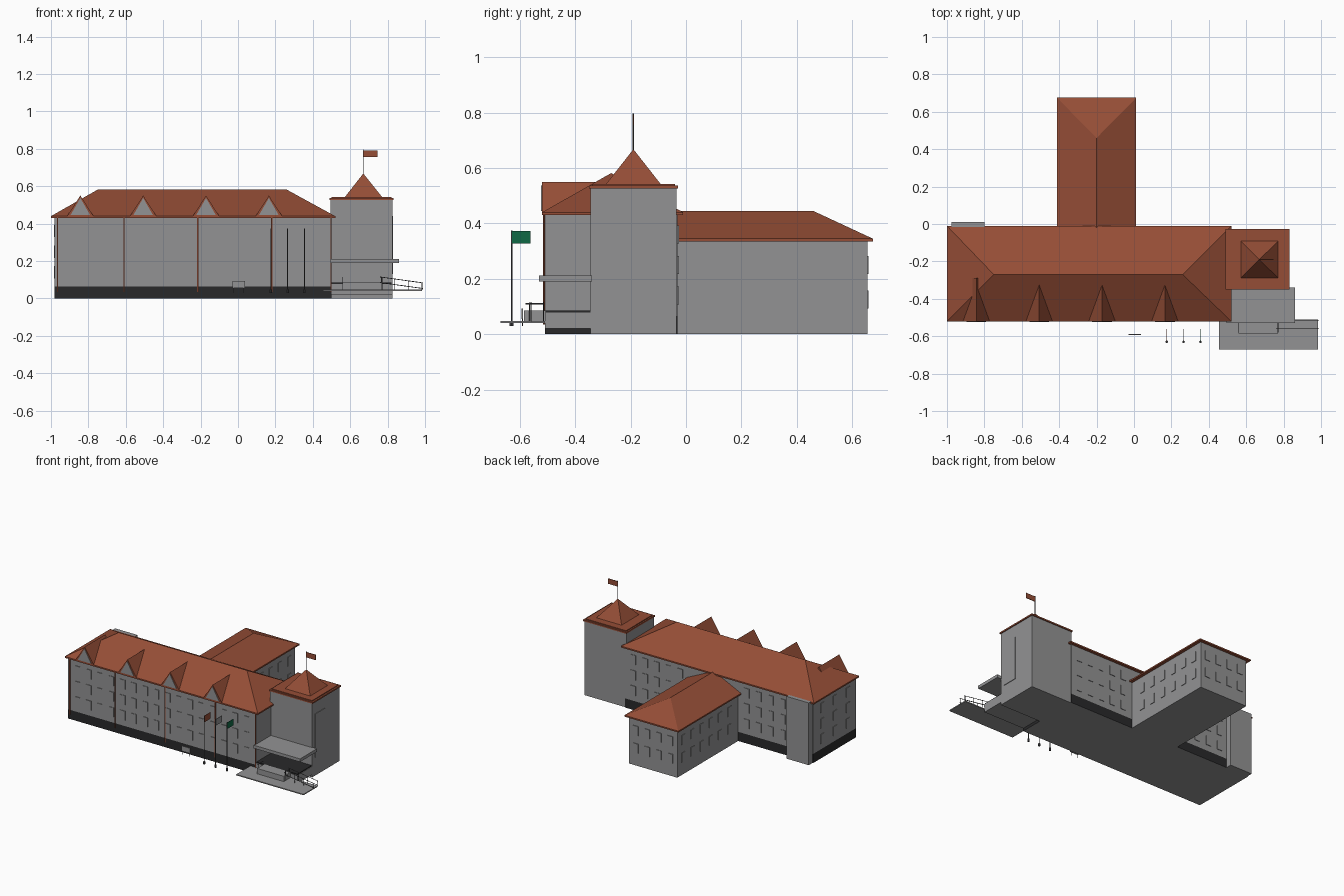
import bpy, bmesh, math
from mathutils import Matrix, Vector

cube = bpy.data.objects.get("Cube")
if cube:
    bpy.data.objects.remove(cube, do_unlink=True)


def material(name, r, g, b):
    m = bpy.data.materials.new(name)
    m.diffuse_color = (r, g, b, 1)
    m.use_nodes = True
    m.node_tree.nodes["Principled BSDF"].inputs["Base Color"].default_value = (r, g, b, 1)
    return m


WALL = material("wall grey", 0.29, 0.29, 0.295)
ROOF = material("roof tile red", 0.30, 0.075, 0.037)
DARK = material("plinth charcoal", 0.022, 0.022, 0.023)
METAL = material("metal grey", 0.07, 0.07, 0.075)
GREEN = material("flag green", 0.005, 0.14, 0.06)


def finish(name, bm, *mats):
    bmesh.ops.recalc_face_normals(bm, faces=bm.faces)
    mesh = bpy.data.meshes.new(name)
    bm.to_mesh(mesh)
    bm.free()
    for m in mats:
        mesh.materials.append(m)
    obj = bpy.data.objects.new(name, mesh)
    bpy.context.collection.objects.link(obj)
    return obj


def add_box(bm, x, y, z):
    """Adds a box given its (min, max) range on each axis."""
    size = [b - a for a, b in (x, y, z)]
    mid = [(a + b) / 2 for a, b in (x, y, z)]
    bmesh.ops.create_cube(bm, size=1, matrix=Matrix.Translation(mid) @ Matrix.Diagonal((*size, 1)))


def box(name, x, y, z, mat):
    bm = bmesh.new()
    add_box(bm, x, y, z)
    return finish(name, bm, mat)


def add_rod(bm, a, b, r, sides=6):
    a, b = Vector(a), Vector(b)
    turn = (b - a).to_track_quat('Z', 'Y').to_matrix().to_4x4()
    bmesh.ops.create_cone(bm, cap_ends=True, segments=sides, radius1=r, radius2=r,
                          depth=(b - a).length, matrix=Matrix.Translation((a + b) / 2) @ turn)


def hip_roof(name, x, y, eave, top, ridge_a, ridge_b, lip=0.01):
    """Hipped roof with a thin fascia; the ridge runs between two (x, y) points."""
    bm = bmesh.new()
    corners = [(x[0], y[0]), (x[1], y[0]), (x[1], y[1]), (x[0], y[1])]
    rings = [[bm.verts.new((*c, z)) for c in corners] for z in (eave - lip, eave)]
    a = bm.verts.new((*ridge_a, top))
    b = a if ridge_a == ridge_b else bm.verts.new((*ridge_b, top))
    bm.faces.new(rings[0])
    low, up = rings
    along_x = ridge_a[1] == ridge_b[1]
    for i in range(4):
        j = (i + 1) % 4
        bm.faces.new((low[i], low[j], up[j], up[i]))
        # ridge vertex nearest to each corner
        near = [(b if k in (1, 2) else a) if along_x else (b if k in (2, 3) else a) for k in (i, j)]
        face = [up[i], up[j], near[1]]
        if near[0] is not near[1]:
            face.append(near[0])
        bm.faces.new(face)
    return finish(name, bm, ROOF)


def prism(name, x, half, y, z0, z1, mat):
    """Triangular gable prism running along y."""
    bm = bmesh.new()
    front, back = ([bm.verts.new(p) for p in ((x - half, v, z0), (x + half, v, z0), (x, v, z1))] for v in y)
    bm.faces.new(front)
    bm.faces.new(back)
    for i in range(3):
        j = (i + 1) % 3
        bm.faces.new((front[i], front[j], back[j], back[i]))
    return finish(name, bm, mat)


def windows(name, axis, wall, span, count, rows, w=0.04, h=0.065):
    """Rows of thin window plates on a wall facing along the given axis."""
    bm = bmesh.new()
    depth = (wall - 0.004, wall + 0.004)
    for i in range(count):
        c = span[0] + (span[1] - span[0]) * (i + 0.5) / count
        side = (c - w / 2, c + w / 2)
        for z in rows:
            height = (z - h / 2, z + h / 2)
            if axis == 'x':
                add_box(bm, depth, side, height)
            else:
                add_box(bm, side, depth, height)
    return finish(name, bm, WALL)


# Main block with dark plinth
MX, MY = (-0.98, 0.50), (-0.51, -0.03)
box("main_walls", MX, MY, (0.065, 0.43), WALL)
plinth = box("main_plinth", MX, MY, (0, 0.065), DARK)
plinth.data.materials.append(WALL)
for p in plinth.data.polygons:
    p.material_index = 1 if p.normal.z < -0.5 else 0
hip_roof("main_roof", (-1, 0.52), (-0.52, -0.01), 0.44, 0.582, (-0.75, -0.27), (0.26, -0.27))
box("rear_stair_projection", (-0.975, -0.80), (-0.04, 0.012), (0, 0.443), WALL)

# Dormers
for i in range(4):
    x = -0.843 + i * 0.336
    prism(f"dormer_roof_{i + 1}", x, 0.073, (-0.52, -0.29), 0.437, 0.55, ROOF)
    prism(f"dormer_gable_{i + 1}", x, 0.053, (-0.523, -0.515), 0.445, 0.537, WALL)

# Rear wing
box("wing_walls", (-0.39, -0.01), (-0.04, 0.655), (0, 0.335), WALL)
hip_roof("wing_roof", (-0.412, 0.012), (-0.03, 0.675), 0.345, 0.445, (-0.2, -0.03), (-0.2, 0.46))

# Corner tower
TC = (0.67, -0.19)
box("tower_walls", (0.495, 0.825), (-0.345, -0.035), (0, 0.53), WALL)
box("tower_eave", (0.49, 0.832), (-0.35, -0.028), (0.527, 0.537), ROOF)
box("tower_cornice", (0.50, 0.82), (-0.338, -0.04), (0.537, 0.543), ROOF)
hip_roof("tower_spire", (0.572, 0.77), (-0.288, -0.092), 0.543, 0.668, TC, TC, 0.005)
box("tower_side_panel", (0.82, 0.829), (-0.31, -0.20), (0.13, 0.44), WALL)
bm = bmesh.new()
add_rod(bm, (*TC, 0.65), (*TC, 0.797), 0.0025)
finish("tower_flagpole", bm, METAL)
box("tower_flag", (0.67, 0.745), (-0.192, -0.188), (0.755, 0.792), ROOF)

# Windows
floors = (0.14, 0.25, 0.36)
windows("front_windows", 'y', -0.51, (-0.95, 0.47), 16, floors)
windows("rear_windows_a", 'y', -0.03, (0.02, 0.48), 5, floors)
windows("rear_windows_b", 'y', -0.03, (-0.79, -0.41), 4, floors)
windows("end_windows", 'x', -0.98, (-0.49, -0.06), 3, floors)
wing_floors = (0.125, 0.25)
windows("wing_windows_left", 'x', -0.01, (0.02, 0.64), 6, wing_floors)
windows("wing_windows_right", 'x', -0.39, (0.02, 0.64), 6, wing_floors)
windows("wing_windows_rear", 'y', 0.655, (-0.38, -0.02), 4, wing_floors)

# Downpipes
bm = bmesh.new()
for x in (-0.965, -0.61, -0.215, 0.18, 0.497):
    add_rod(bm, (x, -0.513, 0.035), (x, -0.513, 0.435), 0.004)
finish("downpipes", bm, ROOF)

# Entrance porch, canopy, steps and ramp
box("porch_floor", (0.50, 0.825), (-0.51, -0.34), (0.02, 0.078), WALL)
box("porch_edge", (0.50, 0.822), (-0.507, -0.34), (0.078, 0.085), DARK)
box("canopy", (0.495, 0.86), (-0.53, -0.34), (0.19, 0.212), WALL)
box("entrance_steps", (0.56, 0.77), (-0.585, -0.505), (0.04, 0.085), WALL)
box("forecourt_slab", (0.455, 0.985), (-0.67, -0.51), (0.04, 0.047), WALL)
bm = bmesh.new()
for y in (-0.56, -0.515):
    for z in (0, -0.03):
        add_rod(bm, (0.76, y, 0.115 + z), (0.99, y, 0.083 + z), 0.002)
    for i in range(4):
        x = 0.765 + i * 0.073
        add_rod(bm, (x, y, 0.045), (x, y, 0.114 - i * 0.01), 0.002)
for x in (0.56, 0.77):
    add_rod(bm, (x, -0.58, 0.11), (x, -0.515, 0.11), 0.002)
    add_rod(bm, (x, -0.565, 0.045), (x, -0.565, 0.115), 0.002)
finish("railings", bm, METAL)

# Front flagpoles with flags
for i, mat in enumerate((ROOF, WALL, GREEN)):
    x = 0.175 + i * 0.09
    bm = bmesh.new()
    add_rod(bm, (x, -0.63, 0.035), (x, -0.63, 0.375), 0.0025)
    add_rod(bm, (x, -0.63, 0.03), (x, -0.63, 0.048), 0.007, 8)
    finish(f"flagpole_{i + 1}", bm, METAL)
    box(f"flag_{i + 1}", (x - 0.0015, x + 0.0015), (-0.63, -0.562), (0.328, 0.373), mat)

# Notice board
box("notice_board", (-0.03, 0.037), (-0.594, -0.588), (0.055, 0.092), WALL)
bm = bmesh.new()
for x in (-0.022, 0.029):
    add_rod(bm, (x, -0.591, 0.03), (x, -0.591, 0.06), 0.002)
finish("notice_board_legs", bm, METAL)
